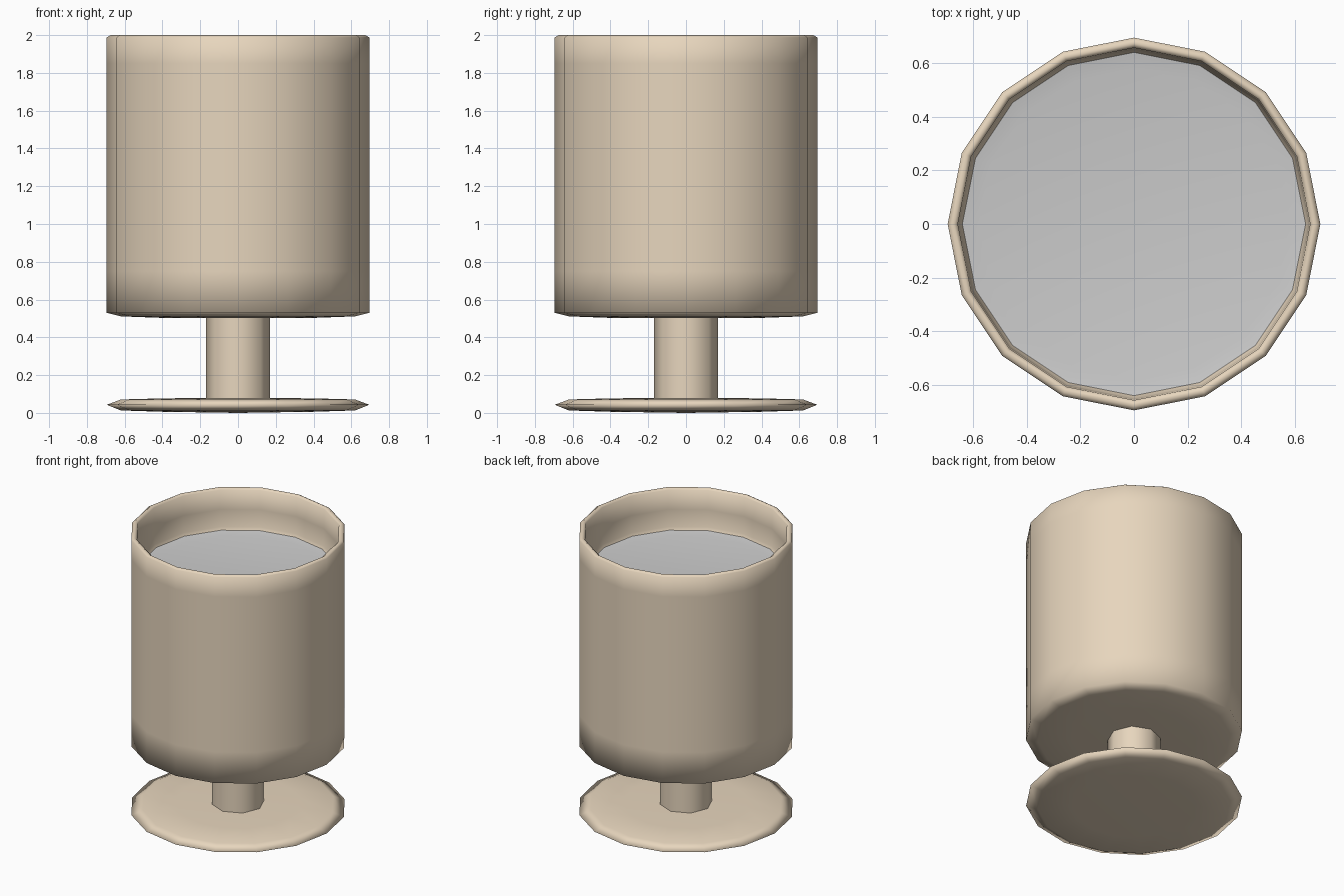
import bpy, bmesh
from math import cos, sin, tau

if "Cube" in bpy.data.objects:
    bpy.data.objects.remove(bpy.data.objects["Cube"])

tan = bpy.data.materials.new("tan")
tan.diffuse_color = (0.8, 0.67, 0.51, 1)
tan.use_nodes = True
tan.node_tree.nodes["Principled BSDF"].inputs["Base Color"].default_value = tan.diffuse_color


def lathe(name, profile, sides, mat=None):
    """Spin (radius, z) points round z; radius 0 makes a centre point."""
    bm = bmesh.new()
    rings = []
    for r, z in profile:
        if r == 0:
            rings.append([bm.verts.new((0, 0, z))] * sides)
        else:
            rings.append([bm.verts.new((r * cos(tau * i / sides), r * sin(tau * i / sides), z))
                          for i in range(sides)])
    for a, b in zip(rings, rings[1:]):
        for i in range(sides):
            j = (i + 1) % sides
            corners = dict.fromkeys((a[i], a[j], b[j], b[i]))
            f = bm.faces.new(list(corners))
            f.smooth = True
    mesh = bpy.data.meshes.new(name)
    bm.to_mesh(mesh)
    bm.free()
    ob = bpy.data.objects.new(name, mesh)
    bpy.context.collection.objects.link(ob)
    if mat:
        mesh.materials.append(mat)
    return ob


# Round foot with a pointed rim
lathe("foot", [(0, 0), (0.4, 0.006), (0.62, 0.013), (0.695, 0.043),
               (0.62, 0.071), (0.4, 0.077), (0, 0.08)], 16, tan)

# Eight-sided stem
lathe("stem", [(0.17, 0.07), (0.17, 0.51)], 8, tan)

# Cup: underside, outer wall, rounded lip, inner wall down to the filling
lathe("cup", [(0, 0.5), (0.4, 0.503), (0.62, 0.511), (0.695, 0.53), (0.695, 0.75),
              (0.695, 1.85), (0.695, 1.988), (0.675, 2.0), (0.657, 1.988),
              (0.654, 1.85), (0.65, 1.73), (0.64, 1.71)], 16, tan)

# Grey filling inside the cup
lathe("filling", [(0.64, 1.71), (0.58, 1.7), (0, 1.7)], 16)
